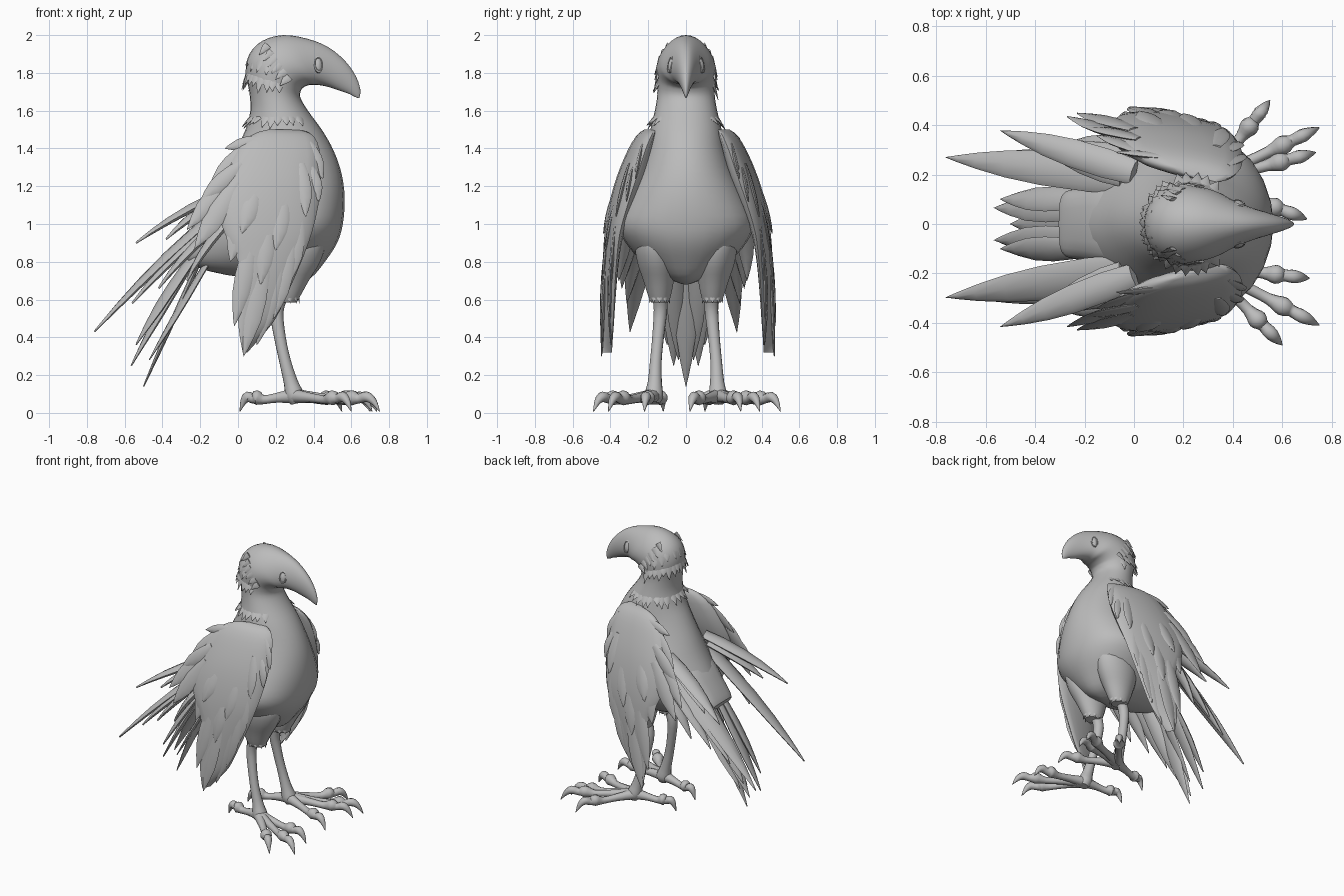
import bpy, math, random
from mathutils import Vector as V

if "Cube" in bpy.data.objects:
    bpy.data.objects.remove(bpy.data.objects["Cube"])
random.seed(4)

grey = bpy.data.materials.new("plumage grey")
grey.diffuse_color = (0.5, 0.5, 0.5, 1)
grey.use_nodes = True
grey.node_tree.nodes["Principled BSDF"].inputs["Base Color"].default_value = grey.diffuse_color


def smooth(rows, k=3):
    """Catmull-Rom interpolation of rows of numbers."""
    out = []
    for i in range(len(rows) - 1):
        a, b, c, d = (rows[max(i - 1, 0)], rows[i], rows[i + 1], rows[min(i + 2, len(rows) - 1)])
        for j in range(k):
            t = j / k
            out.append([0.5 * (2 * q + (r - p) * t + (2 * p - 5 * q + 4 * r - s) * t * t
                               + (3 * q - p - 3 * r + s) * t ** 3) for p, q, r, s in zip(a, b, c, d)])
    return out + [list(rows[-1])]


def loft(rings):
    """Vertices and faces of a capped skin over equal rings."""
    n = len(rings[0])
    verts = [p for r in rings for p in r]
    faces = [[i * n + j, i * n + (j + 1) % n, (i + 1) * n + (j + 1) % n, (i + 1) * n + j]
             for i in range(len(rings) - 1) for j in range(n)]
    faces += [list(range(n))[::-1], list(range(len(verts) - n, len(verts)))]
    return verts, faces


def build(name, parts, angle=50):
    verts, faces = [], []
    for v, f in parts:
        faces += [[i + len(verts) for i in face] for face in f]
        verts += v
    me = bpy.data.meshes.new(name)
    me.from_pydata([tuple(p) for p in verts], [], faces)
    me.materials.append(grey)
    ob = bpy.data.objects.new(name, me)
    bpy.context.collection.objects.link(ob)
    bpy.ops.object.select_all(action='DESELECT')
    ob.select_set(True)
    bpy.context.view_layer.objects.active = ob
    bpy.ops.object.mode_set(mode='EDIT')
    bpy.ops.mesh.select_all(action='SELECT')
    bpy.ops.mesh.normals_make_consistent(inside=False)
    bpy.ops.object.mode_set(mode='OBJECT')
    bpy.ops.object.shade_smooth_by_angle(angle=math.radians(angle))
    return ob


def ring(c, u, v, n=16, egg=0.0):
    pts = []
    for j in range(n):
        a = 2 * math.pi * j / n
        pts.append(c + u * math.cos(a) + v * math.sin(a) * (1 - egg * math.cos(a)))
    return pts


def tube(rows, n=10):
    """Round tube through rows of x, y, z, radius."""
    rows = smooth(rows)
    p = [V(r[:3]) for r in rows]
    rings = []
    for i, r in enumerate(rows):
        d = (p[min(i + 1, len(p) - 1)] - p[max(i - 1, 0)]).normalized()
        u = d.cross(V((0.1, 1, 0.05))).normalized()
        rings.append(ring(p[i], u * r[3], d.cross(u) * r[3], n))
    return loft(rings)


LEAF = ((0, .5), (.2, .85), (.45, 1), (.65, .9), (.82, .55), (.93, .25), (1, .02))
BLADE = ((0, .85), (.2, 1), (.45, .95), (.65, .75), (.82, .45), (.93, .2), (1, .02))
SPIKE = ((0, 1), (.3, .9), (.6, .55), (.85, .2), (1, .02))


def feather(a, b, w, out, thick=0.012, sag=0.0, n=8, shape=LEAF):
    """Pointed leaf from a to b; out is the direction its flat side faces."""
    a, b, out = V(a), V(b), V(out)
    d = (b - a).normalized()
    u = d.cross(out).normalized()
    v = u.cross(d)
    rings = []
    for t, k in shape:
        c = a.lerp(b, t) + v * sag * 4 * t * (1 - t)
        rings.append(ring(c, u * w * k, v * thick * (0.2 + 0.8 * k), n))
    return loft(rings)


# Body, neck, head and beak: back x, back z, front x, front z, half width, egg taper
profile = smooth([
    (-.06, .73, .28, .68, .05, 0), (-.20, .765, .38, .71, .14, .1), (-.26, .82, .46, .80, .235, .2),
    (-.25, .92, .525, .90, .315, .25), (-.20, 1.02, .555, 1.0, .35, .25), (-.13, 1.15, .565, 1.13, .31, .15),
    (-.07, 1.28, .55, 1.26, .25, .1), (-.01, 1.40, .51, 1.38, .21, .05), (.04, 1.50, .45, 1.49, .19, 0),
    (.065, 1.60, .37, 1.60, .165, 0), (.06, 1.70, .33, 1.67, .152, 0), (.04, 1.80, .335, 1.71, .155, 0),
    (.06, 1.90, .35, 1.725, .158, 0), (.13, 1.97, .375, 1.735, .15, .05), (.24, 2.0, .40, 1.735, .13, .1),
    (.37, 1.98, .43, 1.735, .095, .1), (.48, 1.935, .48, 1.725, .065, .1), (.57, 1.86, .54, 1.705, .042, 0),
    (.625, 1.78, .585, 1.69, .025, 0), (.648, 1.71, .615, 1.675, .012, 0), (.643, 1.668, .637, 1.666, .002, 0)])


def section(r, n=28):
    a, b = V((r[0], 0, r[1])), V((r[2], 0, r[3]))
    return ring((a + b) / 2, (a - b) / 2, V((0, r[4], 0)), n, r[5])


build("body_and_head", [loft([section(r) for r in profile])])

# Broad blunt rump over the tail root: x, z, half depth, half width
rump = []
for x, z, h, w in smooth([(.06, 1.08, .14, .19), (-.08, .99, .12, .17), (-.18, .90, .095, .15),
                          (-.25, .845, .065, .14), (-.275, .825, .05, .125)]):
    pts = []
    for j in range(20):
        c, s = math.cos(j * math.tau / 20), math.sin(j * math.tau / 20)
        q = math.copysign(abs(c) ** .7, c) * h
        pts.append(V((x - .6 * q, math.copysign(abs(s) ** .7, s) * w, z + .8 * q)))
    rump.append(pts)
build("rump", [loft(rump)])


# Ragged feather fringes around the neck and the back of the head
def fringe(index, spread, count, length, lift=.012):
    r = profile[index]
    c = V(((r[0] + r[2]) / 2, 0, (r[1] + r[3]) / 2))
    parts = []
    for i in range(count):
        a = math.radians(-spread + 2 * spread * i / (count - 1) + random.uniform(-3, 3))
        p = c + V((r[0] - r[2], 0, r[1] - r[3])) / 2 * math.cos(a) + V((0, r[4], 0)) * math.sin(a)
        o = p - c
        o.z = 0
        o.normalize()
        low = p + o * (lift + .008) - V((0, 0, length * random.uniform(.6, 1.2)))
        parts.append(feather(p - o * .008, low, .026, o, .007, 0, 6, SPIKE))
    return parts


head = fringe(33, 100, 17, .08) + fringe(36, 70, 9, .07)
for s in (-1, 1):
    for i in range(6):
        x, z = .27 - .022 * i, 1.78 + .033 * i
        y = .15 - .05 * (i / 5) ** 3
        head.append(feather((x, s * y, z), (x - .05, s * (y + .016), z - .05), .024, (0, s, .2), .007, 0, 6, SPIKE))
build("head_fringe", head)
build("neck_fringe", fringe(26, 125, 20, .06, .03))

# Eyes: oval rim with a shallow bulge, turned slightly forward
eyes = []
for s in (-1, 1):
    o = V((.3, s * .92, .22)).normalized()
    up = (V((0, 0, 1)) - o * o.z).normalized()
    rows = ((-.03, 1), (.004, 1), (.008, .8), (.005, .7), (.010, .4), (.012, .05))
    eyes.append(loft([ring(V((.425, s * .082, 1.845)) + o * h, up.cross(o) * .026 * k, up * .046 * k, 14)
                      for h, k in rows]))
build("eyes", eyes)

# Folded wing shell, front edge curling inward: z, back x, front x, y, half thickness
CURL = .03
wing_rows = smooth([
    (1.50, .16, .32, .195, .01), (1.475, .08, .39, .215, .035), (1.40, -.01, .43, .248, .055),
    (1.25, -.08, .44, .298, .07), (1.10, -.11, .425, .348, .062), (.95, -.07, .39, .39, .042),
    (.80, 0, .335, .408, .03), (.65, .0, .27, .418, .024), (.50, .0, .20, .425, .018),
    (.40, .01, .12, .43, .012), (.32, .025, .05, .432, .003)])


def wing_y(x, z):
    """Outer surface of the wing shell."""
    r = min(wing_rows, key=lambda q: abs(q[0] - z))
    f = max(-1, min(1, (x - (r[1] + r[2]) / 2) / ((r[2] - r[1]) / 2)))
    return r[3] - CURL * f + r[4] * math.sqrt(1 - f * f)


# Feathers lying on the wing: base x, base z, tip x, tip z, half width
wing_feathers = [
    (.14, .85, .03, .30, .06), (.08, .95, -.02, .46, .05), (.22, .80, .10, .36, .05), (.28, .90, .19, .50, .05),
    (.00, 1.22, -.23, .87, .055), (-.02, 1.28, -.27, .97, .05), (.05, 1.15, -.04, .80, .06),
    (.02, 1.32, -.20, 1.12, .045), (.14, 1.45, -.07, 1.40, .035), (.06, 1.42, -.15, 1.20, .045),
    (.37, 1.43, .45, 1.24, .04), (.38, 1.30, .43, 1.12, .04), (.33, 1.32, .36, 1.04, .045),
    (.24, 1.15, .20, .86, .05), (.10, 1.20, .02, .95, .05), (.32, 1.05, .28, .70, .05),
    (.16, 1.00, .12, .68, .05)]

# Long trailing feathers: base, tip, half width
trailing = [
    ((.0, .21, 1.20), (-.54, .385, .90), .06), ((-.04, .20, 1.16), (-.38, .33, .92), .06),
    ((-.02, .185, 1.14), (-.76, .275, .43), .075), ((-.06, .22, 1.06), (-.56, .29, .58), .055),
    ((-.04, .27, 1.05), (-.42, .315, .66), .05), ((-.02, .30, 1.05), (-.27, .33, .70), .05)]

for s, side, spread, fan in ((-1, "right", .975, 1.08), (1, "left", 1.02, .98)):
    k = s * spread
    shell = loft([ring(V(((r[1] + r[2]) / 2, k * r[3], r[0])), V(((r[2] - r[1]) / 2, -s * CURL, 0)),
                       V((0, s * r[4], 0)), 16) for r in wing_rows])
    build(side + "_wing", [shell])
    build(side + "_wing_feathers", [
        feather((x0, k * (wing_y(x0, z0) - .012), z0), (x1, k * (wing_y(x1, z1) + .006), z1), w, (0, s, .25),
                .012, .004) for x0, z0, x1, z1, w in wing_feathers])
    build(side + "_trailing_feathers", [
        feather((a[0], s * a[1], a[2]), (b[0], s * b[1] * fan, b[2]), w, (-.6, s * .2, .75), .024, .02, 8, BLADE)
        for a, b, w in trailing])

# Tail fan
tail = [feather((-.14, 0, .95), (-.50, 0, .14), .06, (-1, 0, .45), .015)]
for s in (-1, 1):
    tail.append(feather((-.15, s * .06, .95), (-.565, s * .065, .25), .06, (-1, s * .3, .5), .018, .01))
    tail.append(feather((-.17, s * .095, .92), (-.54, s * .10, .36), .055, (-1, s * .5, .5), .018, .01))
    tail.append(feather((-.10, s * .07, .90), (-.47, s * .04, .28), .05, (-1, s * .3, .5), .014))
build("tail", tail)

# Thighs, shanks and clawed toes
toe_shape = ((0, .040, .09), (.3, .026, .08), (.55, .024, .07), (.68, .040, .08), (.76, .025, .075),
             (.85, .028, .085), (.93, .018, .06), (1, .002, .008))
toe_tips = {-1: ((.60, .49), (.75, .41), (.71, .22), (.01, .12)),
            1: ((.55, .50), (.75, .39), (.735, .29), (.70, .02), (.01, .10))}
for s, side in ((-1, "right"), (1, "left")):
    # z, back x, front x, y, half width
    thigh = smooth([(.585, .20, .31, .14, .045), (.61, .18, .325, .14, .058), (.70, .15, .375, .145, .082),
                    (.80, .13, .435, .155, .105), (.90, .14, .46, .165, .105), (.98, .2, .42, .17, .06)])
    parts = [loft([ring(V(((r[1] + r[2]) / 2, s * r[3], r[0])), V(((r[2] - r[1]) / 2, 0, 0)),
                        V((0, r[4], 0)), 18) for r in thigh])]
    for i in range(10):
        a = i * math.tau / 10
        o = V((math.cos(a), math.sin(a), 0))
        p = V((.255 + .062 * o.x, s * .14 + .048 * o.y, .63))
        parts.append(feather(p, p + o * .008 - V((0, 0, .05)), .02, o, .006, 0, 6, SPIKE))
    build(side + "_thigh", parts)
    parts = [tube([(.235, s * .135, .64, .04), (.205, s * .135, .54, .036), (.222, s * .148, .40, .031),
                   (.25, s * .16, .27, .031), (.28, s * .165, .16, .038), (.30, s * .17, .09, .05),
                   (.31, s * .17, .05, .03)], 14)]
    for x, y in toe_tips[s]:
        parts.append(tube([(.29 + (x - .29) * t, s * (.17 + (y - .17) * t), z, r) for t, r, z in toe_shape], 10))
    build(side + "_leg_and_foot", parts)
